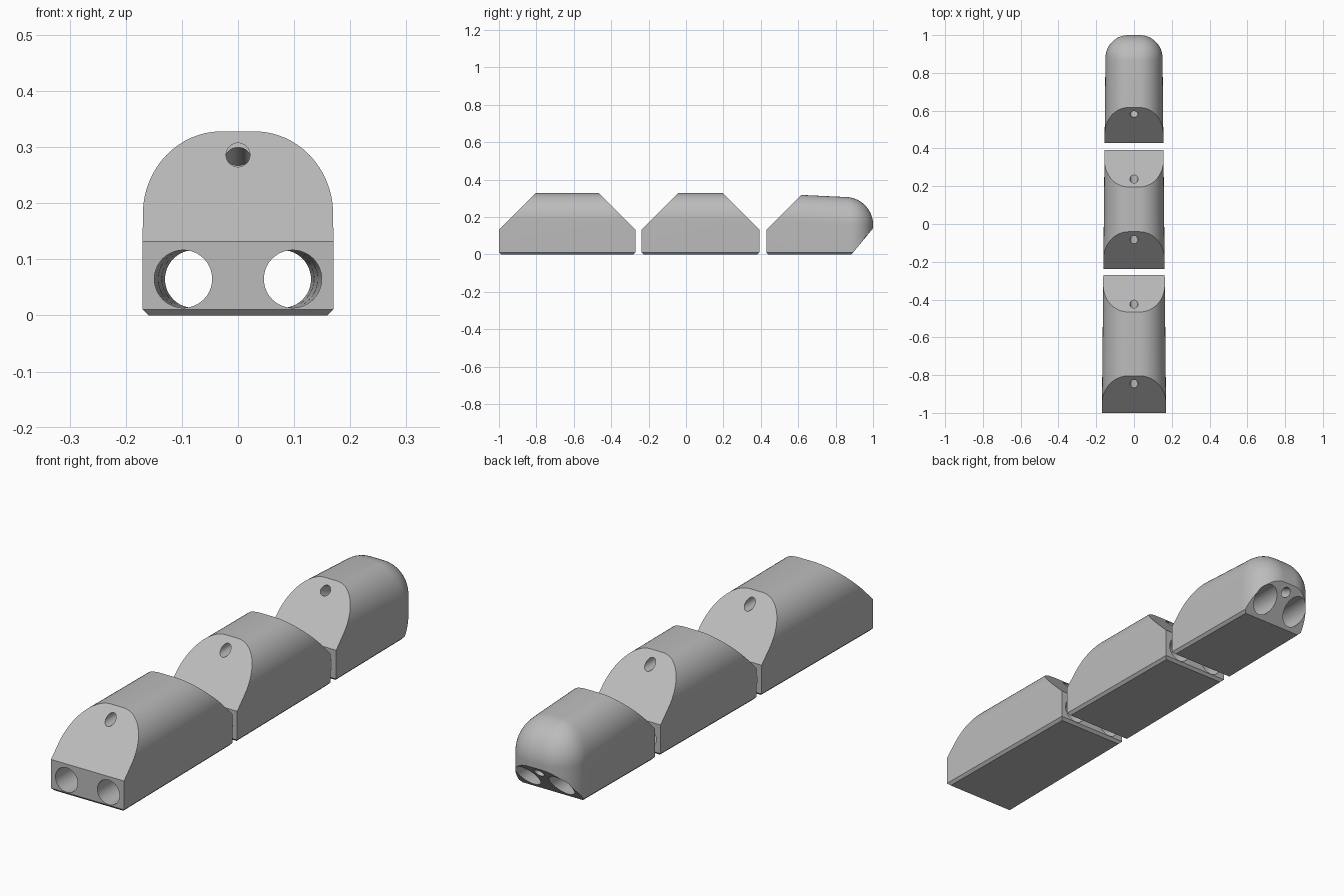
import bpy, bmesh, math
from mathutils import Vector

cube = bpy.data.objects.get("Cube")
if cube:
    bpy.data.objects.remove(cube, do_unlink=True)

GREY = (0.5, 0.5, 0.5, 1)
grey = bpy.data.materials.new("plain grey")
grey.use_nodes = True
grey.diffuse_color = GREY
grey.node_tree.nodes["Principled BSDF"].inputs["Base Color"].default_value = GREY

TOP, SHOULDER, BEVEL = 0.328, 0.132, 0.011


def half_width(y):
    return 0.17 - 0.01 * (y + 1)


def section(y, width, top):
    """Arched cross-section with a bevelled base."""
    rx = width - min(0.03, width * 0.8)
    rz = min(0.145, top - 0.16)
    right = [(width - BEVEL, 0), (width, BEVEL)]
    for i in range(17):
        a = math.pi / 2 * i / 16
        right.append((width - rx + rx * math.cos(a), top - rz + rz * math.sin(a)))
    left = [(-x, z) for x, z in reversed(right)]
    return [Vector((x, y, z)) for x, z in right + left]


def loft(sections):
    bm = bmesh.new()
    rings = [[bm.verts.new(p) for p in s] for s in sections]
    n = len(rings[0])
    for a, b in zip(rings, rings[1:]):
        for i in range(n):
            j = (i + 1) % n
            bm.faces.new((a[i], a[j], b[j], b[i]))
    bm.faces.new(rings[0])
    bm.faces.new(rings[-1])
    bmesh.ops.recalc_face_normals(bm, faces=bm.faces)
    return bm


def slice_off(bm, point, normal):
    """Remove everything beyond a plane and close the cut."""
    geom = bm.verts[:] + bm.edges[:] + bm.faces[:]
    cut = bmesh.ops.bisect_plane(bm, geom=geom, dist=1e-6, plane_co=point,
                                 plane_no=Vector(normal).normalized(), clear_outer=True)
    edges = [e for e in cut["geom_cut"] if isinstance(e, bmesh.types.BMEdge)]
    bmesh.ops.holes_fill(bm, edges=edges, sides=0)


def slope_end(bm, y, side):
    """Slanted upper face and small base bevel on one end."""
    slice_off(bm, (0, y, SHOULDER), (0, side, 1))
    slice_off(bm, (0, y, BEVEL), (0, side, -1))


def drill(obj, start, end, radius):
    """Bore a round hole from start to end."""
    start, end = Vector(start), Vector(end)
    axis = end - start
    bpy.ops.mesh.primitive_cylinder_add(vertices=48, radius=radius, depth=axis.length,
                                        location=(start + end) / 2,
                                        rotation=axis.to_track_quat('Z', 'Y').to_euler())
    cutter = bpy.context.object
    cutter.hide_render = True
    mod = obj.modifiers.new("hole", 'BOOLEAN')
    mod.operation, mod.solver, mod.object = 'DIFFERENCE', 'EXACT', cutter
    bpy.context.view_layer.objects.active = obj
    bpy.ops.object.modifier_apply(modifier=mod.name)
    bpy.data.objects.remove(cutter, do_unlink=True)


def finish(name, bm, cord_path):
    bmesh.ops.recalc_face_normals(bm, faces=bm.faces)
    mesh = bpy.data.meshes.new(name)
    bm.to_mesh(mesh)
    bm.free()
    obj = bpy.data.objects.new(name, mesh)
    bpy.context.collection.objects.link(obj)
    mesh.materials.append(grey)
    # Twin lower channels converge slightly toward the tip
    for s in (-1, 1):
        drill(obj, (s * 0.0985, -1.1, 0.065), (s * 0.077, 1.1, 0.065), 0.0515)
    drill(obj, *cord_path, 0.0212)
    bpy.ops.object.select_all(action='DESELECT')
    obj.select_set(True)
    bpy.context.view_layer.objects.active = obj
    bpy.ops.object.shade_smooth_by_angle(angle=math.radians(30))


# Base and middle segments
for name, y0, y1 in (("base_segment", -1.0, -0.27), ("middle_segment", -0.237, 0.392)):
    bm = loft([section(y, half_width(y), TOP) for y in (y0, y1)])
    slope_end(bm, y0, -1)
    slope_end(bm, y1, 1)
    finish(name, bm, ((0, -1.1, 0.286), (0, 1.1, 0.286)))

# Rounded tip segment
def tip_section(y):
    def drop(begin, r):
        t = max(0, y - begin)
        return r - math.sqrt(max(0, r * r - t * t))
    top = 0.318 - 0.047 * (y - 0.625)
    return section(y, half_width(y) - drop(0.88, 0.12), top - drop(0.86, 0.14))


stations = [0.43] + [0.86 + 0.14 * math.sin(math.pi / 2 * i / 20) for i in range(21)]
bm = loft([tip_section(y) for y in stations])
slope_end(bm, 0.43, -1)
slice_off(bm, (0, 0.885, 0), (0, 0.14, -0.115))
entry, exit_point = Vector((0, 0.58, 0.284)), Vector((0, 0.975, 0.112))
step = (exit_point - entry) * 0.4
finish("tip_segment", bm, (entry - step, exit_point + step))
